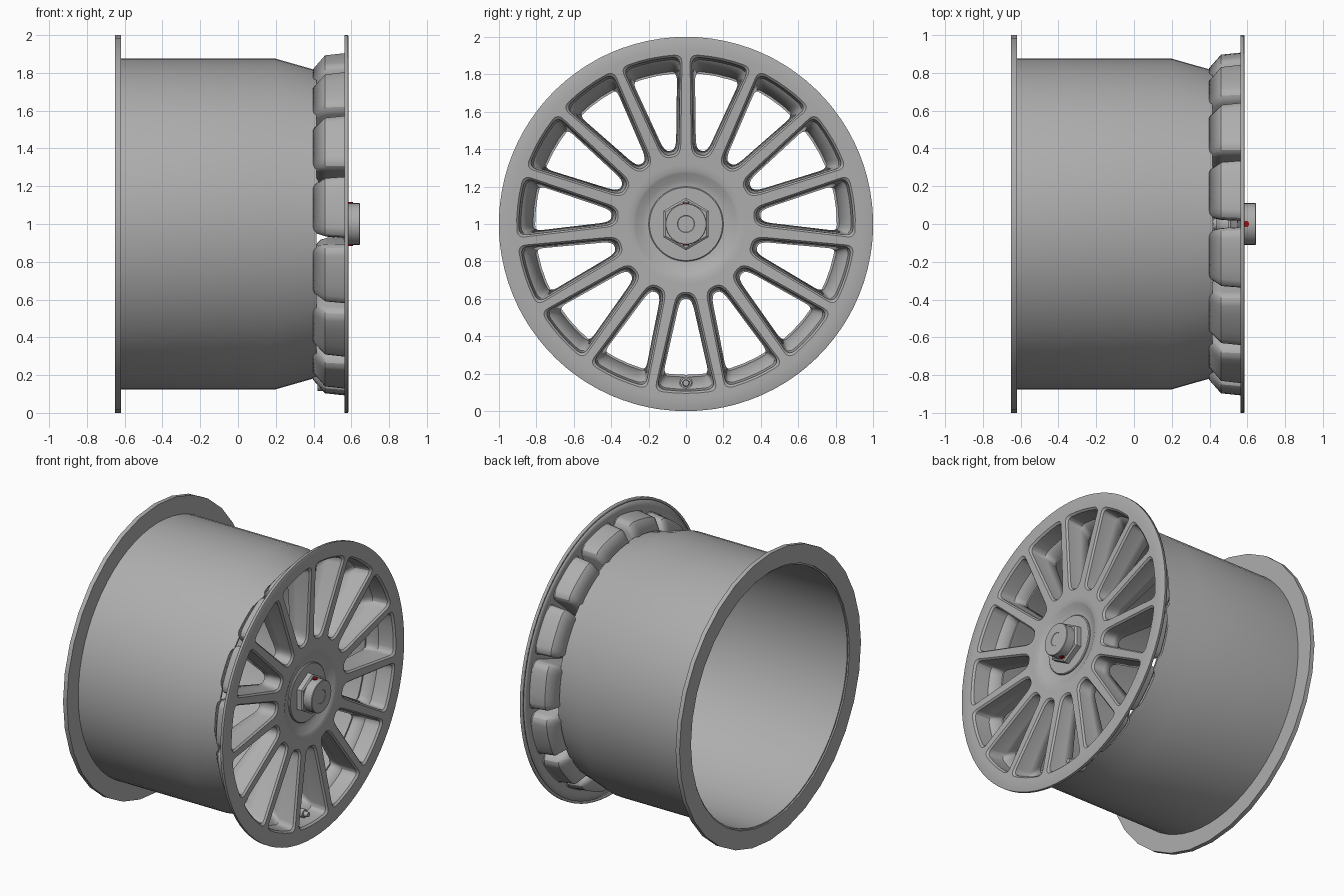
import bpy, bmesh, math
from mathutils import Vector, Matrix

if "Cube" in bpy.data.objects:
    bpy.data.objects.remove(bpy.data.objects["Cube"])

N = 15                      # spokes
HALF = math.pi / N
ROUT, RIN = 0.93, 0.32


def material(name, color):
    mat = bpy.data.materials.new(name)
    mat.diffuse_color = color
    mat.use_nodes = True
    mat.node_tree.nodes["Principled BSDF"].inputs["Base Color"].default_value = mat.diffuse_color
    return mat


GREY = material("dark_grey", (0.42, 0.42, 0.42, 1))
RED = material("red", (0.3, 0.005, 0.005, 1))


def polar(x, r, t):
    return Vector((x, r * math.sin(t), 1 + r * math.cos(t)))


def radius(co):
    return math.hypot(co.y, co.z - 1)


def finish(bm, name, angle=30, mat=GREY):
    me = bpy.data.meshes.new(name)
    bm.to_mesh(me)
    bm.free()
    me.materials.append(mat)
    ob = bpy.data.objects.new(name, me)
    bpy.context.collection.objects.link(ob)
    bpy.ops.object.select_all(action='DESELECT')
    ob.select_set(True)
    bpy.context.view_layer.objects.active = ob
    bpy.ops.object.shade_smooth_by_angle(angle=math.radians(angle))
    return ob


def lathe(name, profile, n, closed=False, z=1.0):
    """Revolve (x, r) points about the wheel axis; open profiles get end caps."""
    bm = bmesh.new()
    rings = []
    for x, r in profile:
        rings.append([bm.verts.new((x, r * math.sin(2 * math.pi * i / n),
                                    z + r * math.cos(2 * math.pi * i / n))) for i in range(n)])
    pairs = list(zip(rings, rings[1:]))
    if closed:
        pairs.append((rings[-1], rings[0]))
    for a, b in pairs:
        for i in range(n):
            j = (i + 1) % n
            bm.faces.new((a[i], a[j], b[j], b[i]))
    if not closed:
        bm.faces.new(rings[0])
        bm.faces.new(rings[-1])
    bmesh.ops.recalc_face_normals(bm, faces=bm.faces)
    return finish(bm, name)


def bezier(a, c, b):
    return [a * (1 - t) ** 2 + c * 2 * t * (1 - t) + b * t * t
            for t in (0, 0.25, 0.5, 0.75, 1)]


def window_half(ro, ri, inset):
    """Half outline of one rounded window, as (r, angle) from its centre line."""
    def side(u):
        return u * math.tan(HALF) - (0.034 - 0.014 * u) - inset
    u = ro
    for _ in range(8):
        u = math.sqrt(ro * ro - side(u) ** 2)
    c = Vector((u, side(u)))
    ci = Vector((ri, side(ri)))
    d = (ci - c).normalized()
    ta = math.atan2(c.y, c.x) - 0.042 / ro
    a = Vector((ro * math.cos(ta), ro * math.sin(ta)))
    pts = [Vector((ro, 0)), Vector((ro * math.cos(ta / 2), ro * math.sin(ta / 2)))]
    pts += bezier(a, c, c + d * 0.042)
    pts += bezier(ci - d * 0.06, ci, Vector((ri, ci.y * 0.2)))
    return [(p.length, math.atan2(p.y, p.x)) for p in pts]


def face_x(r):
    return 0.56 + 0.025 * min(1, max(0, (r - 0.3) / 0.6))


# Spoked face: one sector of nested window loops, repeated round the axis
L0 = window_half(0.905, 0.365, 0.0)
L1 = window_half(0.893, 0.377, 0.010)
L2 = window_half(0.882, 0.385, 0.015)
L3 = window_half(0.815, 0.400, 0.026)
border = []
for k, (r, t) in enumerate(L0):
    if k < 4:
        border.append((ROUT, t))
    elif k == 4:
        border.append((ROUT, HALF))
    elif k < 9:
        border.append((r, HALF))
    elif k == 9:
        border.append((RIN, HALF))
    else:
        border.append((RIN, t))
depths = [lambda r: face_x(r), lambda r: face_x(r), lambda r: face_x(r) - 0.012,
          lambda r: 0.468 + 0.02 * (0.88 - r), lambda r: 0.41 + 0.08 * (0.815 - r)]
bm = bmesh.new()
for s in range(N):
    mid = HALF + 2 * HALF * s
    loops = []
    for half, fx in zip((border, L0, L1, L2, L3), depths):
        full = half + [(r, -t) for r, t in reversed(half[1:])]
        loops.append([bm.verts.new(polar(fx(r), r, mid + t)) for r, t in full])
    for a, b in zip(loops, loops[1:]):
        n = len(a)
        for i in range(n):
            j = (i + 1) % n
            bm.faces.new((a[i], a[j], b[j], b[i]))
bmesh.ops.remove_doubles(bm, verts=bm.verts, dist=0.0005)


def extend(test, steps):
    """Extrude a round boundary of the face through (x, r) steps."""
    edges = [e for e in bm.edges if e.is_boundary and all(test(radius(v.co)) for v in e.verts)]
    for x, r in steps:
        geo = bmesh.ops.extrude_edge_only(bm, edges=edges)['geom']
        for v in (g for g in geo if isinstance(g, bmesh.types.BMVert)):
            k = r / radius(v.co)
            v.co = Vector((x, v.co.y * k, 1 + (v.co.z - 1) * k))
        edges = [g for g in geo if isinstance(g, bmesh.types.BMEdge)
                 and all(abs(radius(v.co) - r) < 1e-4 and abs(v.co.x - x) < 1e-4
                         for v in g.verts)]


extend(lambda r: r > ROUT - 0.005, [(0.585, 0.993), (0.582, 1.0), (0.564, 1.0)])
extend(lambda r: r < RIN + 0.005, [(0.56, 0.285), (0.553, 0.27), (0.535, 0.235),
                                   (0.527, 0.205), (0.527, 0.12)])
bmesh.ops.recalc_face_normals(bm, faces=bm.faces)
if sum(f.normal.x * f.calc_area() for f in bm.faces) < 0:
    bmesh.ops.reverse_faces(bm, faces=bm.faces)
face = finish(bm, "spoked_face", 28)
sol = face.modifiers.new("thickness", 'SOLIDIFY')
sol.thickness = 0.016
sol.offset = -1

# Barrel and rear flange
lathe("barrel", [(-0.64, 0.875), (0.2, 0.875), (0.4, 0.818), (0.415, 0.818),
                 (0.415, 0.806), (0.4, 0.806), (0.2, 0.862), (-0.64, 0.862)], 64, closed=True)
lathe("rear_flange", [(-0.65, 0.874), (-0.65, 1.0), (-0.62, 1.0), (-0.62, 0.874)], 32, closed=True)

# Hub washer, centre nut and shaft with a faint centre dimple
lathe("hub_washer", [(0.50, 0.2), (0.535, 0.2), (0.54, 0.195)], 48)
lathe("centre_nut", [(0.53, 0.14), (0.574, 0.14), (0.582, 0.128)], 6)
lathe("shaft", [(0.50, 0.11), (0.642, 0.11), (0.645, 0.107), (0.645, 0.046),
                (0.643, 0.044)], 32)

# Red locking pin through the shaft
bm = bmesh.new()
bmesh.ops.create_cone(bm, cap_ends=True, segments=12, radius1=0.016, radius2=0.016, depth=0.232,
                      matrix=Matrix.Translation((0.594, 0, 1)))
finish(bm, "locking_pin", mat=RED)

# Tyre valve in the bottom window
lathe("valve", [(0.42, 0.034), (0.455, 0.034), (0.46, 0.022), (0.485, 0.02), (0.487, 0.029),
                (0.515, 0.029), (0.517, 0.019), (0.545, 0.016)], 16, z=0.15)
